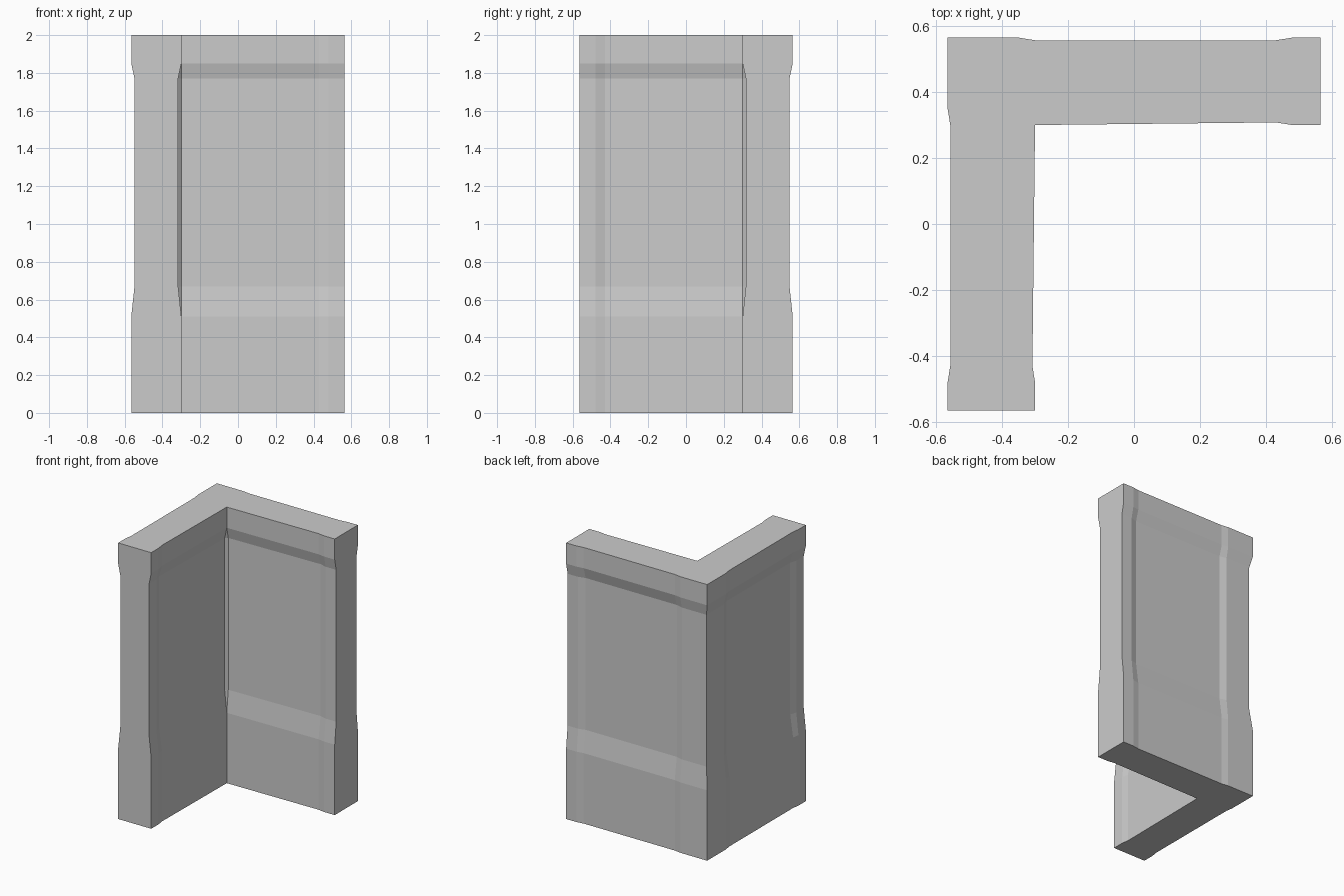
import bpy, bmesh

if "Cube" in bpy.data.objects:
    bpy.data.objects.remove(bpy.data.objects["Cube"])

H = 0.565      # half width of the footprint
INNER = 0.30   # inner wall face


def plan(inset, panel):
    """L-shaped outline, symmetric about the diagonal through the corner."""
    out, inn = H - inset, INNER + inset
    half = [(-0.35, out), (-0.30, out - panel), (0.43, out - panel), (0.48, out),
            (H, out), (H, inn), (0.48, inn), (0.43, inn + panel), (-INNER, inn)]
    return [(-out, out)] + half + [(-y, -x) for x, y in reversed(half)]


# height, wall inset, extra depth of the panels between the piers
levels = [(0, 0, 0.008), (0.51, 0, 0.008), (0.67, 0.017, 0.014),
          (1.77, 0.017, 0.014), (1.85, 0, 0.008), (2, 0, 0.008)]

# corner wall: stacked outlines bridged with faces
bm = bmesh.new()
rings = [[bm.verts.new((x, y, z)) for x, y in plan(d, p)] for z, d, p in levels]
for low, high in zip(rings, rings[1:]):
    n = len(low)
    for i in range(n):
        j = (i + 1) % n
        bm.faces.new((low[i], low[j], high[j], high[i]))
bm.faces.new(rings[0])
bm.faces.new(rings[-1])

# the inner corner chamfer closes to a point at base and cap
bmesh.ops.remove_doubles(bm, verts=bm.verts, dist=0.0001)
bmesh.ops.recalc_face_normals(bm, faces=bm.faces)
mesh = bpy.data.meshes.new("corner_wall")
bm.to_mesh(mesh)
bm.free()
bpy.context.collection.objects.link(bpy.data.objects.new("corner_wall", mesh))
